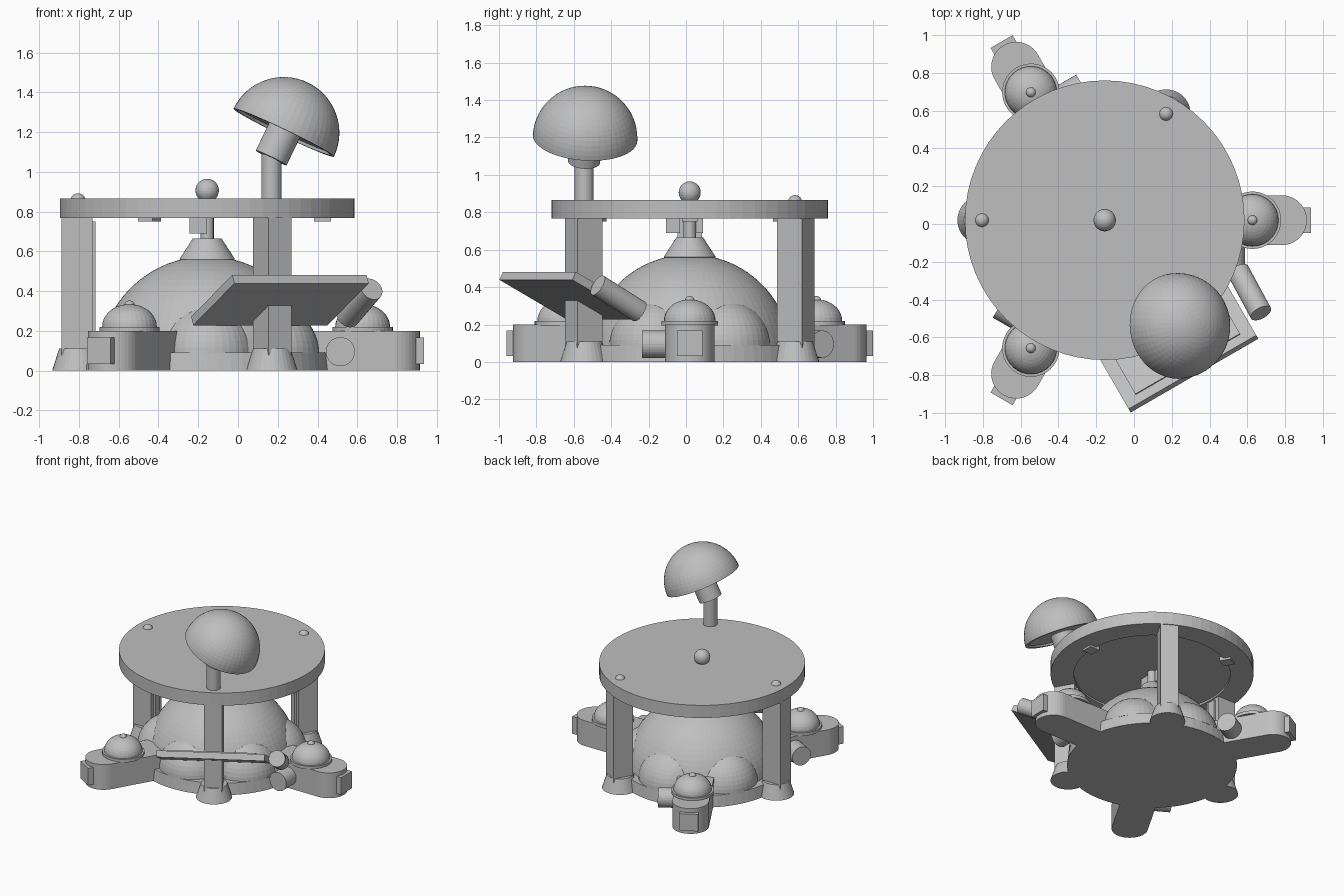
import bpy, bmesh, math
from mathutils import Matrix, Vector

cube = bpy.data.objects.get("Cube")
if cube:
    bpy.data.objects.remove(cube, do_unlink=True)

grey = bpy.data.materials.new("plain grey")
grey.use_nodes = True
grey.diffuse_color = (0.52, 0.52, 0.52, 1)
grey.node_tree.nodes["Principled BSDF"].inputs["Base Color"].default_value = (0.52, 0.52, 0.52, 1)

CENTRE = Matrix.Translation((-0.155, 0.02, 0))
UP = Vector((0, 0, 1))


def spoke(degrees):
    """Frame whose x axis points outward from the middle of the model."""
    return CENTRE @ Matrix.Rotation(math.radians(degrees), 4, 'Z')


def aim(origin, direction):
    turn = UP.rotation_difference(Vector(direction).normalized())
    return Matrix.Translation(origin) @ turn.to_matrix().to_4x4()


def finish(name, bm, frame):
    bmesh.ops.recalc_face_normals(bm, faces=bm.faces)
    mesh = bpy.data.meshes.new(name)
    bm.to_mesh(mesh)
    bm.free()
    mesh.materials.append(grey)
    obj = bpy.data.objects.new(name, mesh)
    obj.matrix_world = frame
    bpy.context.collection.objects.link(obj)
    return obj


def box(name, frame, centre, size):
    bm = bmesh.new()
    bmesh.ops.create_cube(bm, size=1)
    bmesh.ops.scale(bm, vec=size, verts=bm.verts)
    bmesh.ops.translate(bm, vec=centre, verts=bm.verts)
    return finish(name, bm, frame)


def lathe(name, frame, profile, sides=48):
    """Spin (radius, height) points about the local z axis."""
    bm = bmesh.new()
    verts = [bm.verts.new((r, 0, z)) for r, z in profile]
    edges = [bm.edges.new(pair) for pair in zip(verts, verts[1:])]
    bmesh.ops.spin(bm, geom=verts + edges, axis=UP, cent=(0, 0, 0),
                   steps=sides, angle=math.tau, use_duplicate=False)
    bmesh.ops.remove_doubles(bm, verts=bm.verts, dist=0.0002)
    return finish(name, bm, frame)


def rod(name, start, end, radius, frame=Matrix(), sides=32):
    axis = Vector(end) - Vector(start)
    length = axis.length
    return lathe(name, frame @ aim(start, axis),
                 [(0, 0), (radius, 0), (radius, length), (0, length)], sides)


def arc(radius, start, stop, steps, z=0, squash=1):
    """Profile points along a circle, angles measured from the pole."""
    angles = [math.radians(start + (stop - start) * i / steps) for i in range(steps + 1)]
    return [(radius * math.sin(a), z + squash * radius * math.cos(a)) for a in angles]


# Main body with six bulges round the dome
lathe("base_plinth", CENTRE, [(0, 0), (0.62, 0), (0.61, 0.09), (0, 0.09)], 64)
lathe("main_dome", CENTRE, arc(0.545, 13, 90, 18, 0.03) + [(0, 0.03)], 64)
lathe("dome_collar", CENTRE, [(0, 0.53), (0.14, 0.56), (0.072, 0.665), (0, 0.665)])
rod("central_stem", (0, 0, 0.66), (0, 0, 0.79), 0.033, CENTRE)
box("stem_box_front", CENTRE, (-0.045, -0.09, 0.735), (0.09, 0.075, 0.09))
box("stem_box_back", CENTRE, (-0.045, 0.052, 0.735), (0.09, 0.04, 0.09))
for angle in range(30, 390, 60):
    lathe("dome_bulge", spoke(angle) @ Matrix.Translation((0.365, 0, 0.085)),
          arc(0.248, 0, 90, 12) + [(0, 0)], 40)

# Upper platform with a recess below
lathe("platform", CENTRE, [(0, 0.867), (0.74, 0.867), (0.74, 0.767), (0.57, 0.767),
                           (0.57, 0.782), (0, 0.782)], 64)
lathe("platform_knob", CENTRE, arc(0.059, 0, 180, 14, 0.906), 28)

# Pillars
for angle in (60, 180, 300):
    f = spoke(angle)
    box("pillar", f, (0.655, 0, 0.39), (0.155, 0.132, 0.77))
    box("pillar_inner_strip", f, (0.573, 0, 0.375), (0.02, 0.06, 0.75))
    foot = f @ Matrix.Translation((0.65, 0, 0))
    lathe("pillar_foot", foot, [(0, 0), (0.13, 0), (0.095, 0.11), (0, 0.11)], 32)
    if angle != 300:
        lathe("pillar_knob", foot, arc(0.038, 0, 180, 10, 0.854), 20)

# Arms with lamps
for angle in (0, 120, 240):
    f = spoke(angle)
    box("arm", f, (0.67, 0, 0.1), (0.54, 0.264, 0.2))
    rod("arm_rounded_end", (0.938, 0, 0), (0.938, 0, 0.2), 0.132, f, 40)
    box("arm_end_plate", f, (1.062, 0, 0.1), (0.06, 0.135, 0.135))
    rod("arm_side_pipe", (0.67, -0.1, 0.095), (0.67, -0.255, 0.095), 0.073, f)
    lamp = f @ Matrix.Translation((0.782, 0, 0))
    rod("lamp_body", (0, 0, 0), (0, 0, 0.2), 0.132, lamp, 40)
    rod("lamp_ring", (0, 0, 0.195), (0, 0, 0.22), 0.152, lamp, 40)
    lathe("lamp_dome", lamp, arc(0.138, 0, 90, 10, 0.22, 0.83) + [(0, 0.22)], 32)
    lathe("lamp_knob", lamp, arc(0.027, 0, 180, 8, 0.326), 16)
    box("platform_clip", f, (0.58, 0, 0.768), (0.085, 0.085, 0.034))

# Sloping panel on the front pillar
panel = (spoke(300) @ Matrix.Translation((0.732, 0, 0.355))
         @ Matrix.Rotation(math.radians(-27), 4, 'Y'))
box("panel", panel, (0, 0, 0), (0.465, 0.78, 0.048))
box("panel_inset", panel, (0, 0, 0.025), (0.36, 0.64, 0.016))
rod("panel_side_roll", (0.552, -0.25, 0.27), (0.672, -0.472, 0.41), 0.06)

# Tilted hollow reflector on its post
rod("reflector_post", (0.168, -0.545, 0.85), (0.168, -0.545, 1.09), 0.051)
tilt = (0.43, 0.06, 0.9)
rod("reflector_neck", (0.167, -0.545, 1.07), (0.237, -0.535, 1.215), 0.086, sides=40)
lathe("reflector", aim((0.23, -0.54, 1.197), tilt),
      arc(0.28, 0, 90, 16) + [(0.258, 0), (0.253, 0.015), (0, 0.015)], 48)
